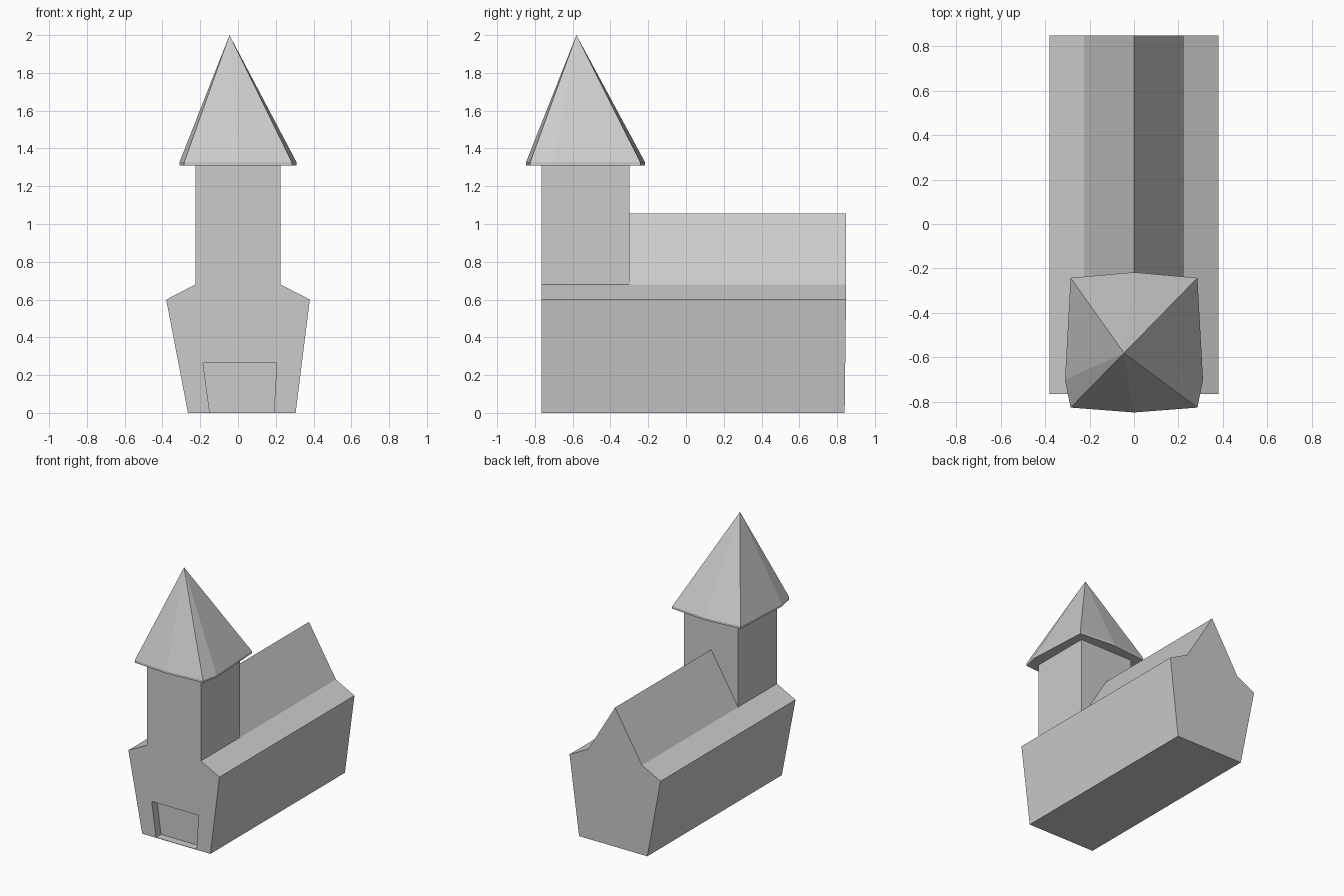
import bpy, bmesh

if "Cube" in bpy.data.objects:
    bpy.data.objects.remove(bpy.data.objects["Cube"])


def finish(bm, name):
    bmesh.ops.recalc_face_normals(bm, faces=bm.faces)
    me = bpy.data.meshes.new(name)
    bm.to_mesh(me)
    bm.free()
    ob = bpy.data.objects.new(name, me)
    bpy.context.collection.objects.link(ob)
    return ob


def prism(bm, profile, y0, y1, cap0=True, cap1=True):
    """Extrude an (x, z) profile along y, with optional end caps."""
    a = [bm.verts.new((x, y0, z)) for x, z in profile]
    b = [bm.verts.new((x, y1, z)) for x, z in profile]
    n = len(profile)
    for i in range(n):
        j = (i + 1) % n
        bm.faces.new((a[i], a[j], b[j], b[i]))
    if cap0:
        bm.faces.new(a)
    if cap1:
        bm.faces.new(b)


FRONT, MID, BACK = -0.765, -0.30, 0.847
TOP = 1.31
SHOULDER, RIDGE = (0.225, 0.68), (0, 1.055)
left_shoulder = (-SHOULDER[0], SHOULDER[1])
lower_right = [(-0.265, 0), (0.305, 0), (0.38, 0.6), SHOULDER]
lower_left = [left_shoulder, (-0.38, 0.6)]
tower_top = [(0.225, TOP), (-0.225, TOP)]

# Body: front block with the tower, rear block with the gable roof
bm = bmesh.new()
prism(bm, lower_right + tower_top + lower_left, FRONT, MID, cap1=False)
prism(bm, lower_right + [RIDGE] + lower_left, MID, BACK, cap0=False)
# Tower wall above the gable
wall = [SHOULDER] + tower_top + [left_shoulder, RIDGE]
bm.faces.new([bm.verts.new((x, MID, z)) for x, z in wall])
bmesh.ops.remove_doubles(bm, verts=bm.verts, dist=1e-4)
bmesh.ops.recalc_face_normals(bm, faces=bm.faces)
bmesh.ops.dissolve_limit(bm, angle_limit=0.001, verts=bm.verts, edges=bm.edges)
# Back wall leans in slightly at the foot
for v in bm.verts:
    if v.co.y > 0.8 and v.co.z < 0.01:
        v.co.y = 0.84
body = finish(bm, "church_body")

# Doorway recess with a thin floor left below it
bm = bmesh.new()
prism(bm, [(-0.15, 0.003), (0.19, 0.003), (0.205, 0.265), (-0.185, 0.265)],
      FRONT - 0.1, FRONT + 0.06)
cutter = finish(bm, "doorway_cutter")
cutter.hide_render = True
cutter.hide_set(True)
cut = body.modifiers.new("doorway", 'BOOLEAN')
cut.operation = 'DIFFERENCE'
cut.solver = 'EXACT'
cut.object = cutter

# Spire: bowed square base, short rim, off-centre apex
half = [(0, -0.847), (0.285, -0.825), (0.31, -0.70), (0.285, -0.242), (0, -0.217)]
outline = half + [(-x, y) for x, y in half[-2:0:-1]]
bm = bmesh.new()
low = [bm.verts.new((x, y, TOP)) for x, y in outline]
rim = [bm.verts.new((x, y, TOP + 0.017)) for x, y in outline]
apex = bm.verts.new((-0.045, -0.58, 2.0))
bm.faces.new(low)
for i in range(len(low)):
    j = (i + 1) % len(low)
    bm.faces.new((low[i], low[j], rim[j], rim[i]))
    bm.faces.new((rim[i], rim[j], apex))
finish(bm, "spire_roof")
